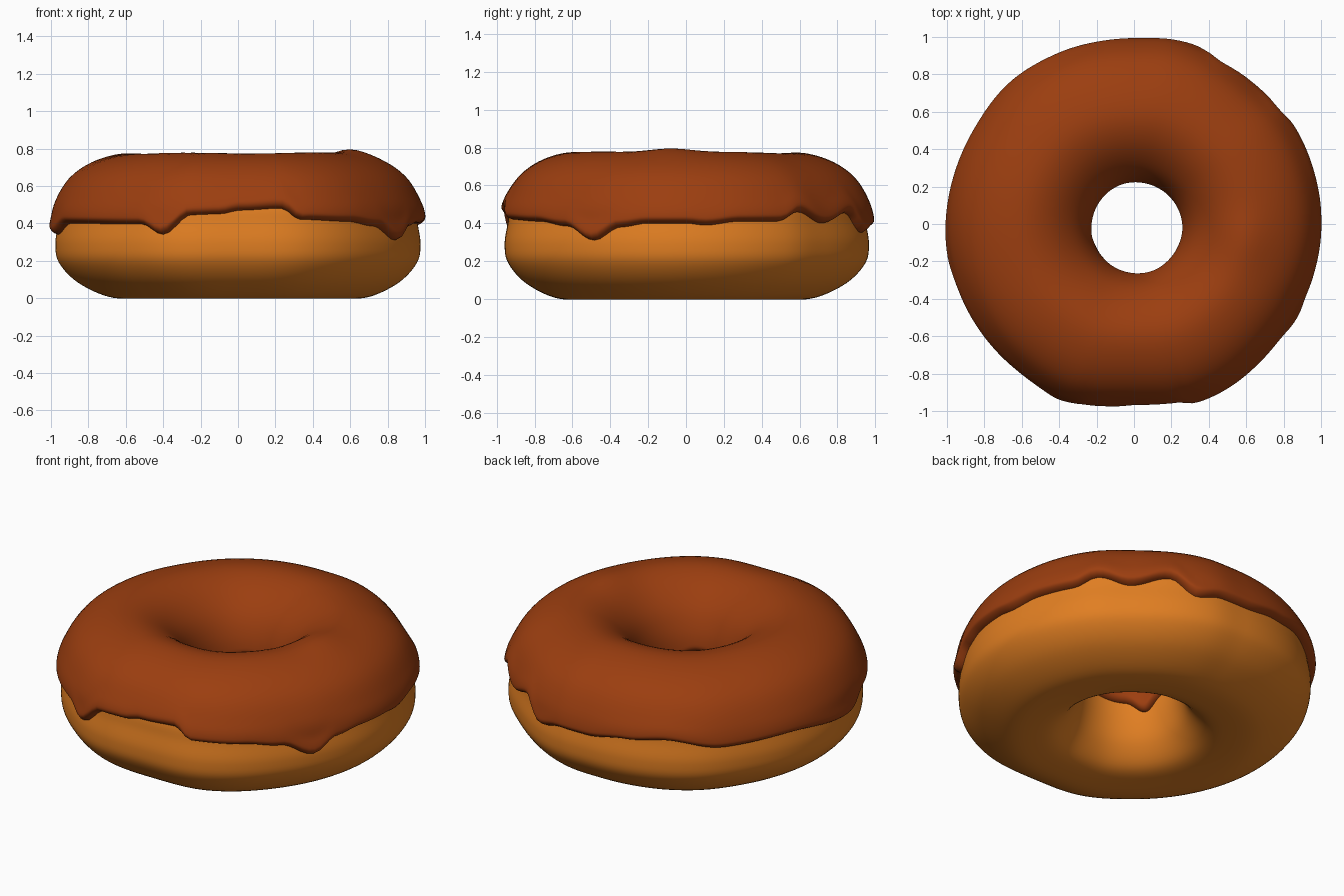
import bpy
import math
from mathutils import Vector

if "Cube" in bpy.data.objects:
    bpy.data.objects.remove(bpy.data.objects["Cube"])

SEG = 180   # steps around the ring
SUB = 6     # spline steps per profile point

# Dough cross-section (radius, height), from the underside outward and over the top
PROFILE = [(0.55, 0.0), (0.70, 0.008), (0.86, 0.085), (0.957, 0.19), (0.976, 0.29),
           (0.960, 0.40), (0.942, 0.50), (0.87, 0.62), (0.75, 0.70), (0.60, 0.735),
           (0.47, 0.70), (0.36, 0.61), (0.30, 0.50), (0.28, 0.38), (0.29, 0.25),
           (0.33, 0.13), (0.42, 0.03)]

# Height of the icing edge by angle in degrees: outer rim and inside the hole
OUTER_EDGE = [(0, .40), (6, .39), (17, .41), (30, .41), (38, .46), (49, .40), (62, .455),
              (71, .35), (80, .38), (90, .38), (105, .41), (118, .43), (137, .38), (160, .39),
              (190, .34), (202, .40), (238, .395), (246, .34), (255, .445), (264, .45),
              (271, .47), (284, .48), (290, .42), (307, .41), (319, .385), (330, .31),
              (339, .38), (348, .40)]
INNER_EDGE = [(0, .38), (60, .34), (110, .39), (165, .36), (190, .38), (212, .30),
              (235, .36), (290, .39), (330, .34)]
# Unevenness of the outer radius
WOBBLE = [(0, 0), (33, .004), (50, -.014), (76, .005), (90, -.01), (128, .006), (150, -.008),
          (190, .002), (230, 0), (248, .012), (270, -.018), (293, .014), (325, -.01)]


def around(table, deg):
    """Smooth periodic lookup by angle."""
    pts = [(table[-1][0] - 360, table[-1][1])] + table + [(table[0][0] + 360, table[0][1])]
    for (a, p), (b, q) in zip(pts, pts[1:]):
        if a <= deg <= b:
            t = (deg - a) / (b - a)
            return p + (q - p) * (1 - math.cos(math.pi * t)) / 2


def spline(u):
    """Closed Catmull-Rom curve through the profile."""
    i, t = int(math.floor(u)), u - math.floor(u)
    a, b, c, d = (Vector(PROFILE[(i + k) % len(PROFILE)]) for k in (-1, 0, 1, 2))
    return 0.5 * (2 * b + (c - a) * t + (2 * a - 5 * b + 4 * c - d) * t * t
                  + (3 * b - a - 3 * c + d) * t ** 3)


def offset(u, dist):
    tan = (spline(u + 0.02) - spline(u - 0.02)).normalized()
    return spline(u) + Vector((tan.y, -tan.x)) * dist


def find(height, lo, hi):
    """Profile parameter at a given height (bisection)."""
    rising = spline(hi).y > spline(lo).y
    for _ in range(24):
        mid = (lo + hi) / 2
        if (spline(mid).y < height) == rising:
            lo = mid
        else:
            hi = mid
    return lo


def place(p, deg):
    """Swing a profile point round the axis with the hand-made unevenness."""
    a = math.radians(deg)
    w = min(1, max(0, (p.x - 0.28) / 0.68))
    r = p.x + w * around(WOBBLE, deg)
    x = r * math.cos(a) + 0.015 * (1 - w)
    y = r * math.sin(a) - 0.02 * (1 - w)
    top = max(0, (p.y - 0.4) / 0.37)
    bump = 0.022 * math.exp(-((x - 0.58) ** 2 + (y + 0.08) ** 2) / 0.025)
    bump += 0.005 * math.sin(3 * a + 1.0) * math.sin(2 * a)
    return (x, y, p.y + bump * top)


def ring(name, section, color):
    rows = []
    for i in range(SEG):
        deg = 360 * i / SEG
        rows.append([place(p, deg) for p in section(deg)])
    n = len(rows[0])
    verts = [v for row in rows for v in row]
    faces = []
    for i in range(SEG):
        j = (i + 1) % SEG
        for k in range(n):
            m = (k + 1) % n
            faces.append((i * n + k, j * n + k, j * n + m, i * n + m))
    mesh = bpy.data.meshes.new(name)
    mesh.from_pydata(verts, [], faces)
    mesh.polygons.foreach_set("use_smooth", [True] * len(faces))
    obj = bpy.data.objects.new(name, mesh)
    bpy.context.collection.objects.link(obj)
    mat = bpy.data.materials.new(name)
    mat.diffuse_color = color
    mat.use_nodes = True
    mat.node_tree.nodes["Principled BSDF"].inputs["Base Color"].default_value = mat.diffuse_color
    mesh.materials.append(mat)
    return obj


def dough_section(deg):
    return [spline(k / SUB) for k in range(len(PROFILE) * SUB)]


def icing_section(deg):
    u0 = find(around(OUTER_EDGE, deg), 4, 9)
    u1 = find(around(INNER_EDGE, deg), 9, 14.5)
    outer, n = [], 56
    for k in range(n + 1):
        # points crowd towards both edges to round the lip
        s = (1 - math.cos(math.pi * k / n)) / 2
        u = u0 + (u1 - u0) * s
        e = min(u - u0, u1 - u) / 0.3
        lip = math.sqrt(max(0, 1 - (1 - min(e, 1)) ** 2))
        side = 0.007 * math.exp(-((u - u0 - 0.4) / 0.5) ** 2)
        outer.append(offset(u, -0.004 + lip * (0.043 + side)))
    inner = [offset(u1 + (u0 - u1) * k / 24, -0.012) for k in range(25)]
    return outer + inner


# Baked ring and the glaze dripping over it
ring("dough", dough_section, (0.75, 0.21, 0.016, 1))
ring("icing", icing_section, (0.33, 0.048, 0.005, 1))
